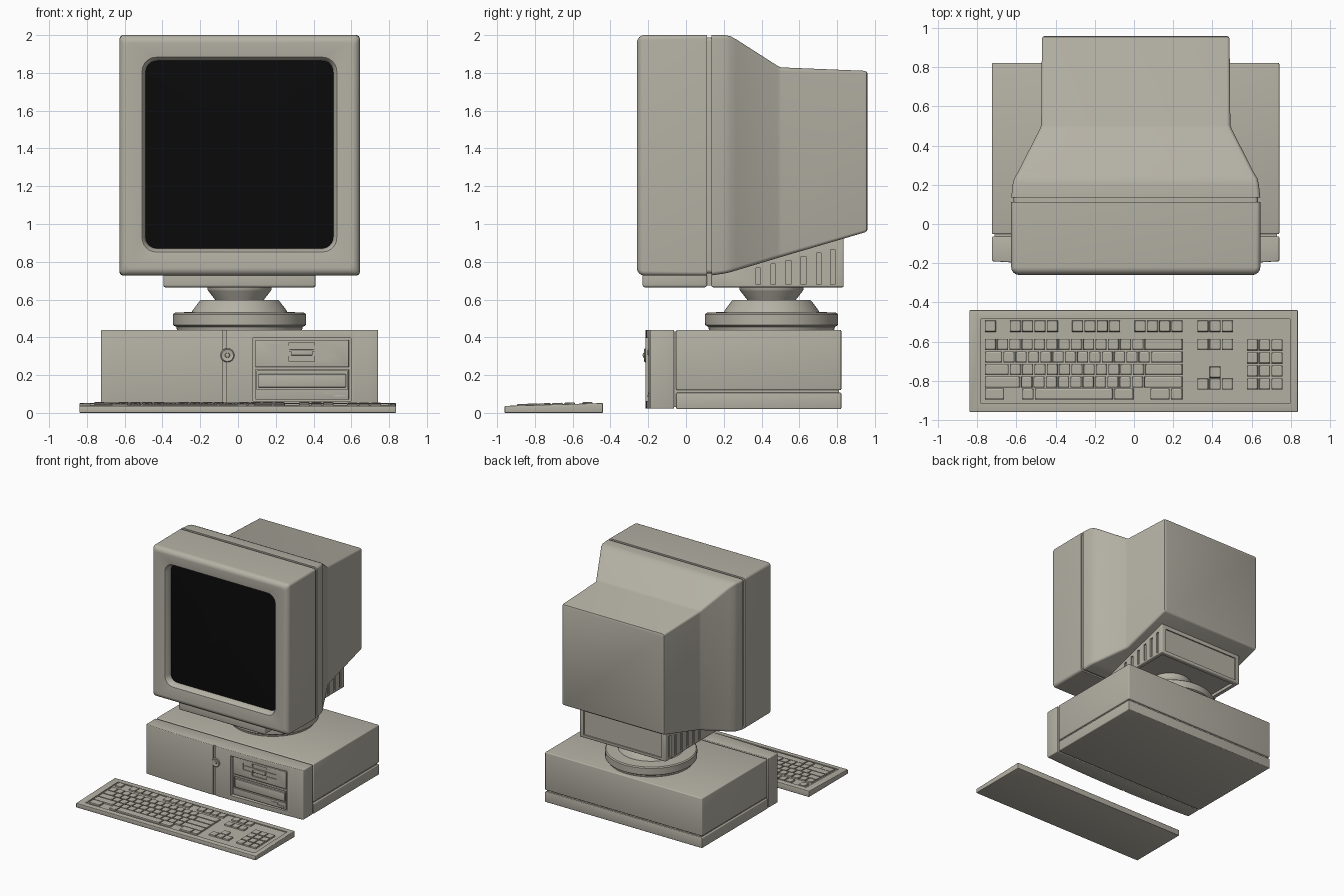
import bpy, bmesh, math


def material(name, col):
    m = bpy.data.materials.new(name)
    m.diffuse_color = (*col, 1)
    return m


BEIGE = material("beige_plastic", (0.46, 0.44, 0.375))
BLACK = material("black_glass", (0.003, 0.003, 0.003))


def activate(o):
    bpy.ops.object.select_all(action='DESELECT')
    o.select_set(True)
    bpy.context.view_layer.objects.active = o


def make(name, bm, mat=BEIGE, bevel=0.0, smooth=True):
    bmesh.ops.recalc_face_normals(bm, faces=bm.faces)
    me = bpy.data.meshes.new(name)
    bm.to_mesh(me)
    bm.free()
    me.materials.append(mat)
    o = bpy.data.objects.new(name, me)
    bpy.context.collection.objects.link(o)
    activate(o)
    if bevel:
        b = o.modifiers.new("bevel", 'BEVEL')
        b.width, b.segments, b.limit_method = bevel, 3, 'ANGLE'
        bpy.ops.object.modifier_apply(modifier="bevel")
    if smooth:
        bpy.ops.object.shade_smooth_by_angle(angle=math.radians(35))
    return o


def strip(bm, rings):
    """Skin closed rings of points and cap both ends."""
    vs = [[bm.verts.new(p) for p in r] for r in rings]
    n = len(vs[0])
    for a, b in zip(vs, vs[1:]):
        for i in range(n):
            bm.faces.new((a[i], a[(i + 1) % n], b[(i + 1) % n], b[i]))
    bm.faces.new(vs[0])
    bm.faces.new(vs[-1])


def loft(name, rings, **kw):
    bm = bmesh.new()
    strip(bm, rings)
    return make(name, bm, **kw)


def rrect(y, x0, x1, z0, z1, r, n=6):
    """Rounded rectangle facing the front at depth y."""
    pts = []
    for k, (cx, cz) in enumerate([(x1 - r, z1 - r), (x0 + r, z1 - r), (x0 + r, z0 + r), (x1 - r, z0 + r)]):
        for i in range(n + 1):
            a = math.pi / 2 * (k + i / n)
            pts.append((cx + r * math.cos(a), y, cz + r * math.sin(a)))
    return pts


def box(name, x0, x1, y0, y1, z0, z1, **kw):
    return loft(name, [[(x0, y0, z), (x1, y0, z), (x1, y1, z), (x0, y1, z)] for z in (z0, z1)], **kw)


def prism_x(name, yz, x0, x1, **kw):
    return loft(name, [[(x, y, z) for y, z in yz] for x in (x0, x1)], **kw)


def lathe(name, profile, cx, cy, **kw):
    n = 64
    return loft(name, [[(cx + r * math.cos(i * math.tau / n), cy + r * math.sin(i * math.tau / n), z)
                        for i in range(n)] for r, z in profile], **kw)


def cut(o, cutters):
    for c in cutters:
        c.hide_render = True
        m = o.modifiers.new("cut", 'BOOLEAN')
        m.operation, m.solver, m.object = 'DIFFERENCE', 'EXACT', c
        activate(o)
        bpy.ops.object.modifier_apply(modifier="cut")
        bpy.data.objects.remove(c)
    activate(o)
    bpy.ops.object.shade_smooth_by_angle(angle=math.radians(35))


# Monitor front shell: recess, rim, rounded outer edge, sides
X0, X1, Z0, Z1 = -0.627, 0.645, 0.727, 2.0
rings = [rrect(-0.17, -0.485, 0.50, 0.875, 1.86, 0.06),
         rrect(-0.20, -0.49, 0.505, 0.87, 1.865, 0.06),
         rrect(-0.24, -0.50, 0.515, 0.86, 1.875, 0.07),
         rrect(-0.249, -0.508, 0.523, 0.852, 1.883, 0.075)]
for i in range(7):
    a = math.pi / 2 * i / 6
    d = 0.04 * (1 - math.sin(a))
    rings.append(rrect(-0.22 - 0.04 * math.cos(a), X0 + d, X1 - d, Z0 + d, Z1 - d, 0.025))
rings.append(rrect(0.112, X0, X1, Z0, Z1, 0.02))
loft("monitor_front_shell", rings)
loft("monitor_seam_core", [rrect(y, X0 + .012, X1 - .012, Z0 + .012, Z1 - .012, 0.02) for y in (0.08, 0.16)])

# Monitor rear housing: tapers to the tube cover
loft("monitor_rear_shell", [rrect(y, 0.009 - w, 0.009 + w, zb, zt, r) for y, w, zb, zt, r in [
    (0.135, 0.636, 0.728, 2.0, 0.02), (0.205, 0.628, 0.738, 2.0, 0.02), (0.235, 0.62, 0.745, 1.994, 0.02),
    (0.265, 0.602, 0.754, 1.978, 0.02), (0.485, 0.490, 0.820, 1.837, 0.02), (0.505, 0.483, 0.826, 1.829, 0.02),
    (0.945, 0.479, 0.955, 1.811, 0.015), (0.956, 0.475, 0.962, 1.807, 0.015), (0.96, 0.466, 0.97, 1.797, 0.015)]])

# Convex screen glass
loft("screen_glass", [rrect(-0.196 - 0.018 * (1 - s * s), 0.0075 - 0.499 * s, 0.0075 + 0.499 * s,
                            1.3675 - 0.499 * s, 1.3675 + 0.499 * s, 0.06 * s)
                      for s in (1, 0.9, 0.75, 0.6, 0.4, 0.2, 0.03)], mat=BLACK)

# Monitor foot with side vents, rear panel and hollow underside
box("foot_front", -0.395, 0.41, -0.23, 0.112, 0.665, 0.76, bevel=0.012)
box("foot_seam_core", -0.383, 0.398, 0.08, 0.16, 0.675, 0.74)
foot = prism_x("foot_rear", [(0.135, 0.665), (0.835, 0.665), (0.835, 0.945), (0.25, 0.78), (0.135, 0.76)],
               -0.395, 0.41, bevel=0.008)
cutters = [box("cutter", -0.355, 0.37, 0.825, 0.9, 0.69, 0.89),
           box("cutter", -0.36, 0.375, 0.17, 0.80, 0.6, 0.69)]
for y in (0.37, 0.45, 0.53, 0.61, 0.69, 0.765):
    top = 0.68 + 0.25 * (y - 0.02)
    for x in (-0.395, 0.41):
        cutters.append(box("cutter", x - 0.012, x + 0.012, y, y + 0.025, 0.68, top))
cut(foot, cutters)

# Swivel stand
lathe("swivel_neck", [(0.12, 0.58), (0.13, 0.60), (0.165, 0.645), (0.17, 0.655), (0.17, 0.70)], 0.008, 0.453)
lathe("swivel_base", [(0.33, 0.435), (0.335, 0.455), (0.352, 0.465), (0.353, 0.522), (0.345, 0.53),
                      (0.252, 0.535), (0.247, 0.545), (0.213, 0.59), (0.206, 0.597), (0.14, 0.597)], 0.008, 0.453)

# Computer case: lid, tray and the core seen in the seams
box("case_lid", -0.725, 0.742, -0.052, 0.822, 0.12, 0.44, bevel=0.008)
box("case_tray", -0.725, 0.742, -0.052, 0.822, 0.02, 0.107, bevel=0.006)
box("case_core", -0.712, 0.73, -0.10, 0.81, 0.03, 0.43)

# Bowed front panel with door seam and drive bay opening
arc = [(-0.725 + 1.467 * i / 24, -0.19 - 0.025 * (1 - (i / 12 - 1) ** 2)) for i in range(25)]
outline = arc + [(0.742, -0.063), (-0.725, -0.063)]
front = loft("case_front_panel", [[(x, y, z) for x, y in outline] for z in (0.022, 0.44)], bevel=0.006)
cut(front, [box("cutter", -0.082, -0.060, -0.3, -0.205, 0.0, 0.5),
            box("cutter", 0.08, 0.597, -0.3, -0.18, 0.062, 0.397)])

# Floppy drive
floppy = box("floppy_drive", 0.092, 0.587, -0.198, -0.17, 0.243, 0.387, bevel=0.003)
cut(floppy, [box("cutter", 0.185, 0.50, -0.25, -0.192, 0.302, 0.358),
             box("cutter", 0.27, 0.405, -0.25, -0.188, 0.272, 0.372)])
box("floppy_slot_bar", 0.19, 0.495, -0.197, -0.185, 0.324, 0.338)
box("floppy_latch", 0.28, 0.395, -0.203, -0.18, 0.305, 0.335, bevel=0.003)

# Lower drive with tray and eject button
drive = box("disc_drive", 0.092, 0.587, -0.198, -0.17, 0.070, 0.230, bevel=0.003)
cut(drive, [box("cutter", 0.10, 0.58, -0.25, -0.186, 0.125, 0.222)])
box("disc_tray", 0.108, 0.572, -0.199, -0.18, 0.135, 0.205, bevel=0.004)
box("disc_button", 0.51, 0.57, -0.205, -0.18, 0.083, 0.095, bevel=0.002)
box("disc_indicator", 0.455, 0.51, -0.202, -0.18, 0.100, 0.108)

# Door lock: round stepped knob
loft("lock_knob", [[(-0.056 + r * math.cos(i * math.tau / 32), y, 0.305 + r * math.sin(i * math.tau / 32))
                    for i in range(32)] for r, y in
                   [(0.037, -0.19), (0.037, -0.217), (0.032, -0.222), (0.026, -0.219),
                    (0.013, -0.219), (0.011, -0.227), (0.004, -0.229)]])


# Keyboard body with sunken deck
def deck(y):
    return 0.037 + 0.015 * (y + 0.96) / 0.52


kb = prism_x("keyboard_body", [(-0.96, 0), (-0.44, 0), (-0.44, deck(-0.44)), (-0.96, deck(-0.96))],
             -0.84, 0.837, bevel=0.005)
cut(kb, [prism_x("cutter", [(-0.917, deck(-0.917) - 0.008), (-0.485, deck(-0.485) - 0.008),
                            (-0.485, 0.1), (-0.917, 0.1)], -0.765 - 0.015, 0.797)])

# Keys: (x start, x end) runs laid out row by row
P, L, R = 0.0628, -0.765, 0.25
keys = []


def run(x, y, n, w=P):
    for i in range(n):
        keys.append((x + i * w, x + (i + 1) * w, y))


run(L, -0.522, 1)
for x in (-0.637, -0.319, 0.0):
    run(x, -0.522, 4)
run(0.32, -0.522, 3)
for y, lead, n in [(-0.615, 0.0, 13), (-0.679, 0.095, 12), (-0.743, 0.128, 11), (-0.807, 0.186, 10)]:
    if lead:
        run(L, y, 1, lead)
    run(L + lead, y, n)
    end = L + lead + n * P
    run(end, y, 1, R - end)
for a, b in [(L, -0.66), (-0.575, -0.51), (-0.51, -0.105), (-0.105, 0.0), (0.08, 0.185), (0.185, R)]:
    keys.append((a, b, -0.868))
run(0.32, -0.615, 3)
run(0.32 + P, -0.757, 1)
run(0.32, -0.818, 3)
for i in range(4):
    run(0.573, -0.617 - i * 0.0665, 3)

bm = bmesh.new()
for a, b, y in keys:
    rows = []
    for dz, g in ((-0.012, 0.003), (0.004, 0.004), (0.008, 0.010)):
        h = 0.0315 - g
        rows.append([(x, yy, deck(yy) + dz) for x, yy in
                     [(a + g, y - h), (b - g, y - h), (b - g, y + h), (a + g, y + h)]])
    strip(bm, rows)
make("keyboard_keys", bm, smooth=False)
